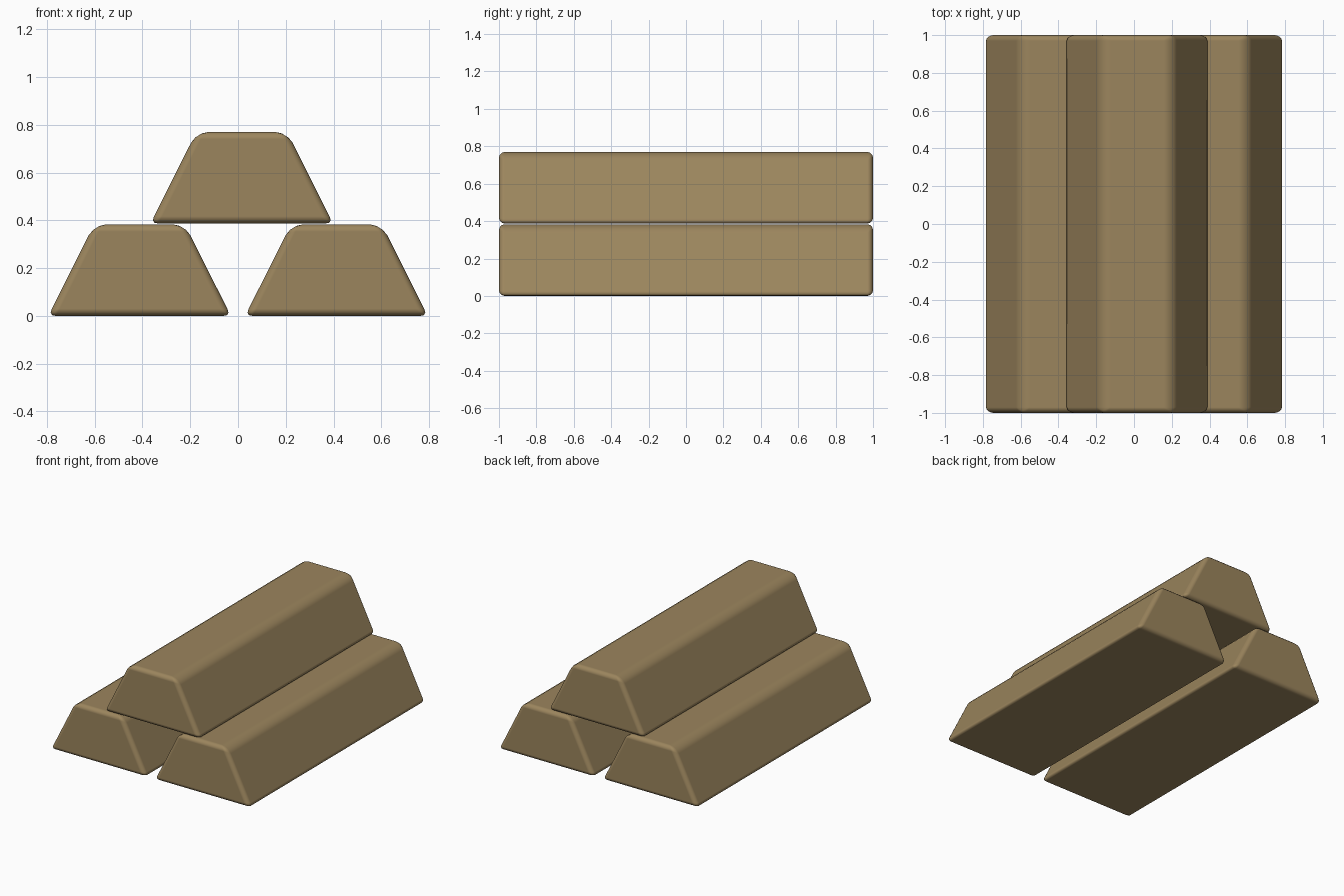
import bpy, bmesh

if "Cube" in bpy.data.objects:
    bpy.data.objects.remove(bpy.data.objects["Cube"])

gold = bpy.data.materials.new("dull_gold")
gold.diffuse_color = (0.33, 0.235, 0.11, 1)
gold.use_nodes = True
gold.node_tree.nodes["Principled BSDF"].inputs["Base Color"].default_value = gold.diffuse_color

BOTTOM, TOP, HEIGHT = 0.382, 0.19, 0.383   # half widths and height of the bar


def make_bar(name, x, z):
    # trapezoid profile extruded along y
    bm = bmesh.new()
    profile = [(-BOTTOM, 0), (BOTTOM, 0), (TOP, HEIGHT), (-TOP, HEIGHT)]
    face = bm.faces.new([bm.verts.new((px, -1, pz)) for px, pz in profile])
    ext = bmesh.ops.extrude_face_region(bm, geom=[face])
    verts = [v for v in ext["geom"] if isinstance(v, bmesh.types.BMVert)]
    bmesh.ops.translate(bm, vec=(0, 2, 0), verts=verts)
    bmesh.ops.recalc_face_normals(bm, faces=bm.faces)

    # wide rounding on the long top edges, narrow on all others
    weight = bm.edges.layers.float.new("bevel_weight_edge")
    for e in bm.edges:
        a, b = (v.co for v in e.verts)
        long_top = min(a.z, b.z) > 0.1 and abs(a.y - b.y) > 1
        e[weight] = 1.0 if long_top else 0.6

    mesh = bpy.data.meshes.new(name)
    bm.to_mesh(mesh)
    bm.free()
    mesh.materials.append(gold)
    bar = bpy.data.objects.new(name, mesh)
    bpy.context.collection.objects.link(bar)
    bar.location = (x, 0, z)

    bevel = bar.modifiers.new("rounded_edges", "BEVEL")
    bevel.limit_method = "WEIGHT"
    bevel.width = 0.05
    bevel.segments = 3
    bevel.harden_normals = True
    mesh.shade_smooth()
    return bar


# two bars below, one resting across them slightly off centre
make_bar("left_bar", -0.412, 0)
make_bar("right_bar", 0.412, 0)
make_bar("top_bar", 0.016, 0.387)
